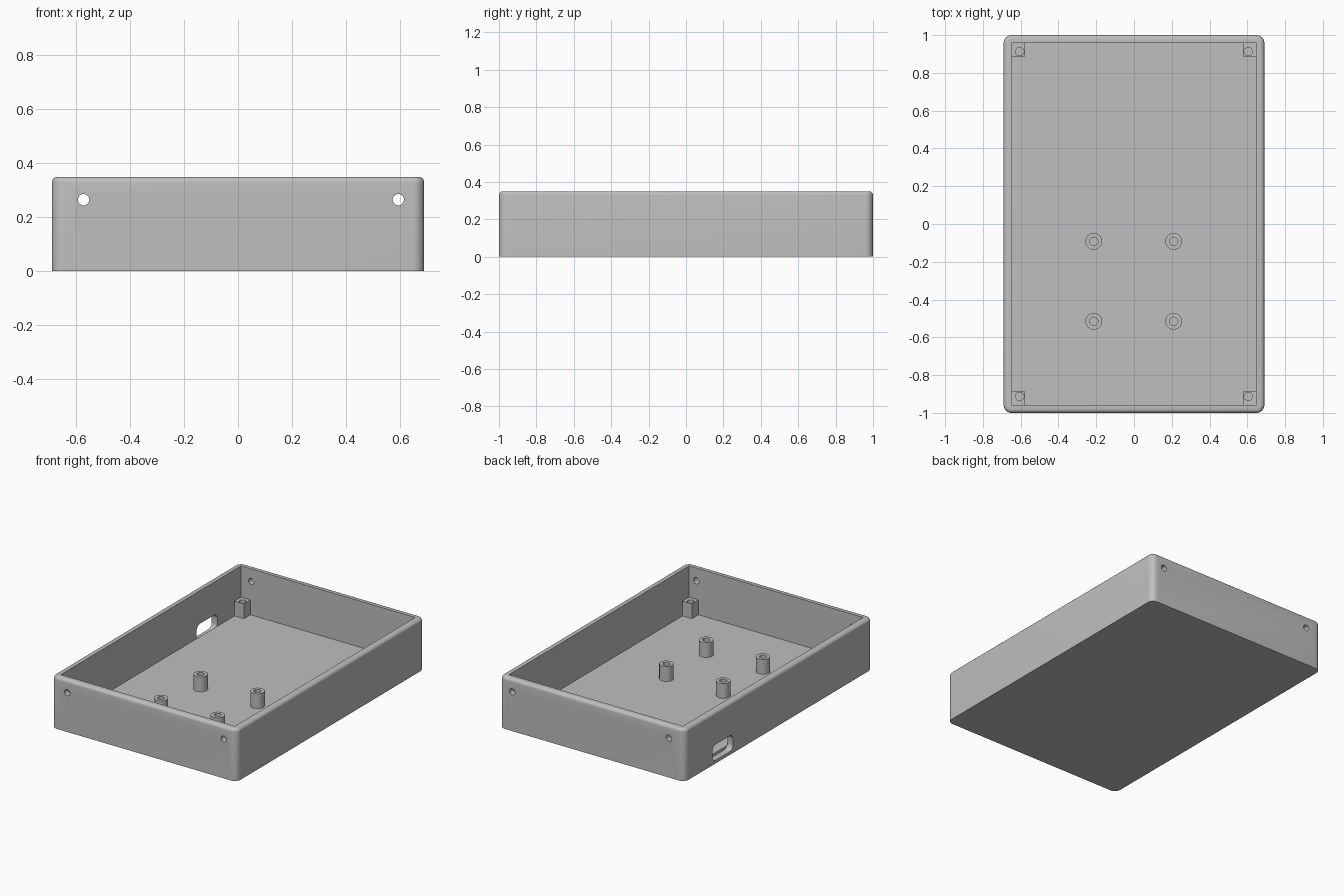
import bpy
import bmesh
import math
from mathutils import Matrix, Vector

default = bpy.data.objects.get("Cube")
if default:
    bpy.data.objects.remove(default, do_unlink=True)

HALF_X, HALF_Y, HEIGHT = 0.69, 1.0, 0.35
WALL, FLOOR = 0.042, 0.04
POST_TOP = 0.14
HOLE_R = 0.022

grey = bpy.data.materials.new("plain grey")
grey.use_nodes = True
grey.diffuse_color = (0.52, 0.52, 0.52, 1)
grey.node_tree.nodes["Principled BSDF"].inputs["Base Color"].default_value = grey.diffuse_color


def make_object(name, bm):
    mesh = bpy.data.meshes.new(name)
    bm.to_mesh(mesh)
    bm.free()
    obj = bpy.data.objects.new(name, mesh)
    bpy.context.collection.objects.link(obj)
    mesh.materials.append(grey)
    return obj


def box_bm(low, high):
    bm = bmesh.new()
    low, high = Vector(low), Vector(high)
    matrix = Matrix.Translation((low + high) / 2) @ Matrix.Diagonal((*(high - low), 1))
    bmesh.ops.create_cube(bm, size=1, matrix=matrix)
    return bm


def round_edges(bm, edges, radius, segments):
    bmesh.ops.bevel(bm, geom=edges, offset=radius, segments=segments,
                    profile=0.5, affect='EDGES')


def edges_along(bm, axis):
    return [e for e in bm.edges
            if abs((e.verts[1].co - e.verts[0].co).normalized()[axis]) > 0.99]


def cylinder(name, centre, radius, depth, along_y=False):
    bm = bmesh.new()
    matrix = Matrix.Translation(centre)
    if along_y:
        matrix = matrix @ Matrix.Rotation(math.pi / 2, 4, 'X')
    bmesh.ops.create_cone(bm, cap_ends=True, segments=32, radius1=radius,
                          radius2=radius, depth=depth, matrix=matrix)
    return make_object(name, bm)


def cut(target, cutter):
    cutter.hide_render = True
    mod = target.modifiers.new("cut", 'BOOLEAN')
    mod.operation, mod.solver, mod.object = 'DIFFERENCE', 'EXACT', cutter
    bpy.context.view_layer.objects.active = target
    bpy.ops.object.modifier_apply(modifier=mod.name)
    bpy.data.objects.remove(cutter, do_unlink=True)


def smooth(obj):
    bpy.ops.object.select_all(action='DESELECT')
    obj.select_set(True)
    bpy.context.view_layer.objects.active = obj
    bpy.ops.object.shade_smooth_by_angle(angle=math.radians(30))


# Outer block with rounded upright corners and a rounded upper rim
bm = box_bm((-HALF_X, -HALF_Y, 0), (HALF_X, HALF_Y, HEIGHT))
round_edges(bm, edges_along(bm, 2), 0.042, 8)
rim = [e for e in bm.edges if all(v.co.z > HEIGHT - 0.001 for v in e.verts)]
round_edges(bm, rim, 0.021, 5)
tray = make_object("tray", bm)

# Sharp-cornered hollow
in_x, in_y = HALF_X - WALL, HALF_Y - WALL
cut(tray, make_object("hollow", box_bm((-in_x, -in_y, FLOOR), (in_x, in_y, HEIGHT + 0.1))))

# Screw holes through the front and back walls
for x in (-0.572, 0.594):
    cut(tray, cylinder("wall_hole", (x, 0, 0.265), 0.021, 3, along_y=True))

# Rounded cable slot through the right wall
bm = box_bm((-HALF_X - 0.1, 0.485, 0.022), (-in_x, 0.705, 0.128))
round_edges(bm, edges_along(bm, 0), 0.035, 6)
cut(tray, make_object("cable_slot", bm))
smooth(tray)

# Round standoffs on the floor
post_z, post_h = (FLOOR + POST_TOP) / 2, POST_TOP - FLOOR
for side, x in (("right", -0.213), ("left", 0.21)):
    for end, y in (("front", -0.515), ("rear", -0.092)):
        post = cylinder(f"standoff_{end}_{side}", (x, y, post_z), 0.044, post_h)
        cut(post, cylinder("post_hole", (x, y, post_z), HOLE_R, 1))
        smooth(post)

# Square screw posts in the corners
for side, sx in (("right", -1), ("left", 1)):
    for end, sy in (("front", -1), ("back", 1)):
        a = Vector((sx * (in_x - 0.07), sy * (in_y - 0.07), FLOOR))
        b = Vector((sx * in_x, sy * in_y, POST_TOP))
        low = [min(p) for p in zip(a, b)]
        high = [max(p) for p in zip(a, b)]
        boss = make_object(f"corner_post_{end}_{side}", box_bm(low, high))
        cut(boss, cylinder("post_hole", (sx * 0.605, sy * 0.913, post_z), HOLE_R, 1))
        smooth(boss)
